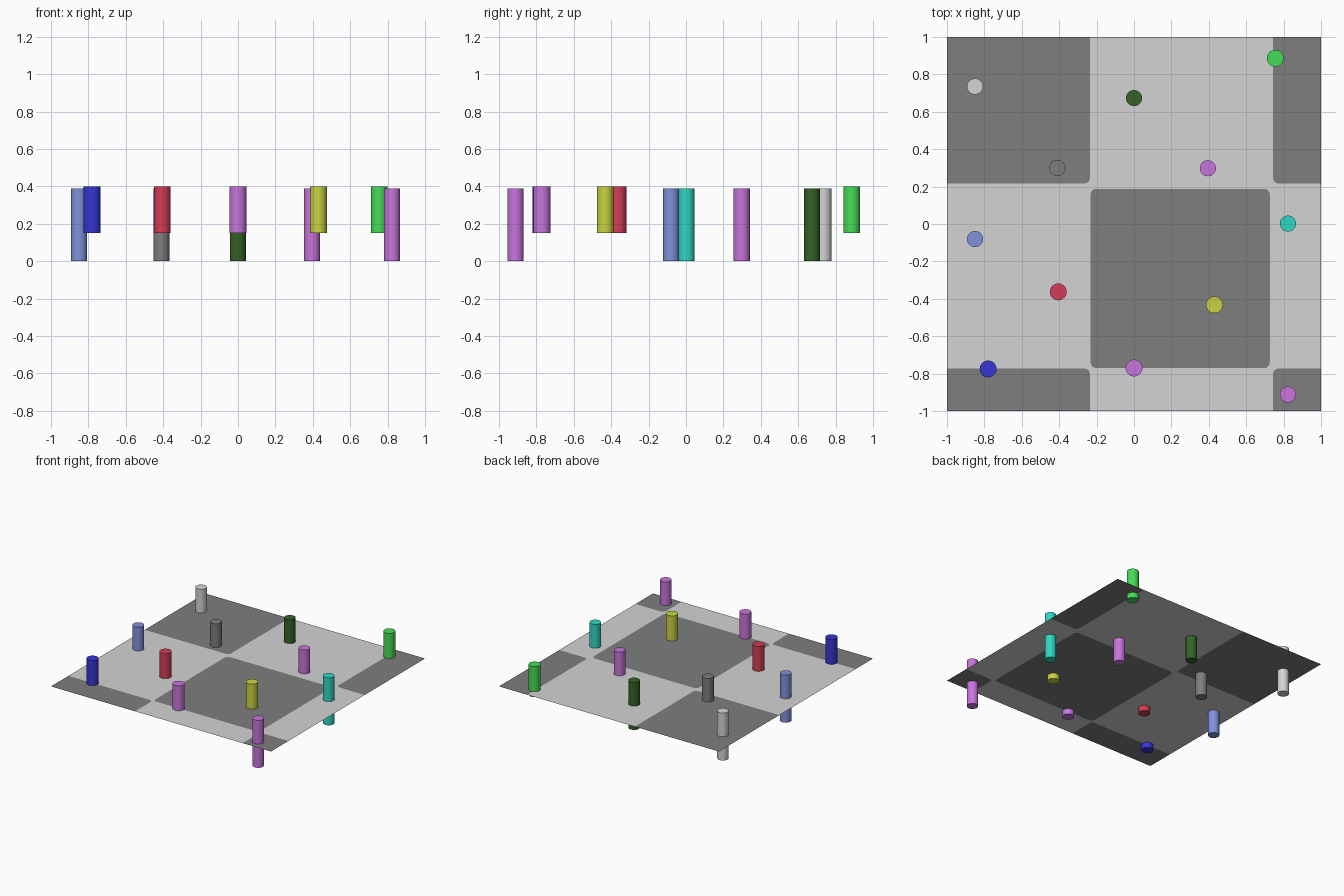
import bpy, bmesh, math

if "Cube" in bpy.data.objects:
    bpy.data.objects.remove(bpy.data.objects["Cube"])

FLOOR_Z = 0.195
R = 0.03  # rounding of the tile corners


def lin(c):
    c /= 255
    return c / 12.92 if c <= 0.04045 else ((c + 0.055) / 1.055) ** 2.4


def material(name, rgb):
    m = bpy.data.materials.new(name)
    m.diffuse_color = (*[lin(c) for c in rgb], 1)
    m.use_nodes = True
    m.node_tree.nodes["Principled BSDF"].inputs["Base Color"].default_value = m.diffuse_color
    return m


MATS = {n: material(n, c) for n, c in {
    "light_grey": (212, 212, 212), "dark_grey": (126, 126, 126),
    "periwinkle": (128, 146, 220), "navy": (54, 54, 214),
    "red": (212, 60, 86), "dark_green": (52, 98, 38),
    "orchid": (200, 117, 220), "yellow": (200, 212, 66),
    "green": (70, 220, 86), "teal": (48, 216, 196)}.items()}


def corner_arc(cx, cy, sx, sy):
    """Rounded tile corner at (cx, cy) with the tile lying towards (sx, sy)."""
    ts = [math.pi / 2 * i / 6 for i in range(7)]
    return [(cx + sx * R * (1 - math.sin(t)), cy + sy * R * (1 - math.cos(t))) for t in ts]


# Floor: one flat sheet split into light ground and dark rounded tiles
bm = bmesh.new()


def verts(points):
    return [bm.verts.new((x, y, FLOOR_Z)) for x, y in points]


def loop_edges(points):
    v = verts(points)
    return [bm.edges.new((v[i - 1], v[i])) for i in range(len(v))]


outline, centre = [], []
for sx, sy in ((-1, -1), (1, -1), (1, 1), (-1, 1)):
    # corner tiles run out to the edge of the sheet
    cx = -0.235 if sx < 0 else 0.743
    cy = -0.773 if sy < 0 else 0.217
    pts = [(sx, cy)] + corner_arc(cx, cy, sx, sy) + [(cx, sy)]
    bm.faces.new(verts(pts + [(sx, sy)])).material_index = 1
    outline += pts if sx * sy > 0 else pts[::-1]
    # matching corner of the central tile
    arc = corner_arc(-0.232 if sx < 0 else 0.726, -0.77 if sy < 0 else 0.188, -sx, -sy)
    centre += arc[::-1] if sx * sy > 0 else arc
bm.faces.new(verts(centre)).material_index = 1
bmesh.ops.triangle_fill(bm, use_beauty=True, use_dissolve=False,
                        edges=loop_edges(outline) + loop_edges(centre))
bmesh.ops.remove_doubles(bm, verts=bm.verts[:], dist=1e-5)
for f in bm.faces:
    f.normal_update()
    if f.normal.z < 0:
        f.normal_flip()
mesh = bpy.data.meshes.new("floor")
bm.to_mesh(mesh)
bm.free()
floor = bpy.data.objects.new("floor", mesh)
bpy.context.collection.objects.link(floor)
mesh.materials.append(MATS["light_grey"])
mesh.materials.append(MATS["dark_grey"])


# Pegs: low ones stand through the floor, raised ones sit higher
def peg(color, x, y, raised):
    z0, z1, r = (0.15, 0.4, 0.045) if raised else (0, 0.39, 0.043)
    bpy.ops.mesh.primitive_cylinder_add(vertices=32, radius=r, depth=z1 - z0,
                                        location=(x, y, (z0 + z1) / 2))
    ob = bpy.context.object
    ob.name = color + "_peg"
    ob.data.materials.append(MATS[color])
    bpy.ops.object.shade_smooth_by_angle()


for args in (("periwinkle", -0.85, -0.08, False), ("navy", -0.78, -0.775, True),
             ("red", -0.405, -0.363, True), ("dark_grey", -0.41, 0.3, False),
             ("dark_green", 0, 0.673, False), ("orchid", 0, -0.77, True),
             ("orchid", 0.395, 0.298, False), ("yellow", 0.43, -0.432, True),
             ("green", 0.755, 0.886, True), ("teal", 0.823, 0.002, False),
             ("orchid", 0.823, -0.912, False), ("light_grey", -0.85, 0.735, False)):
    peg(*args)
